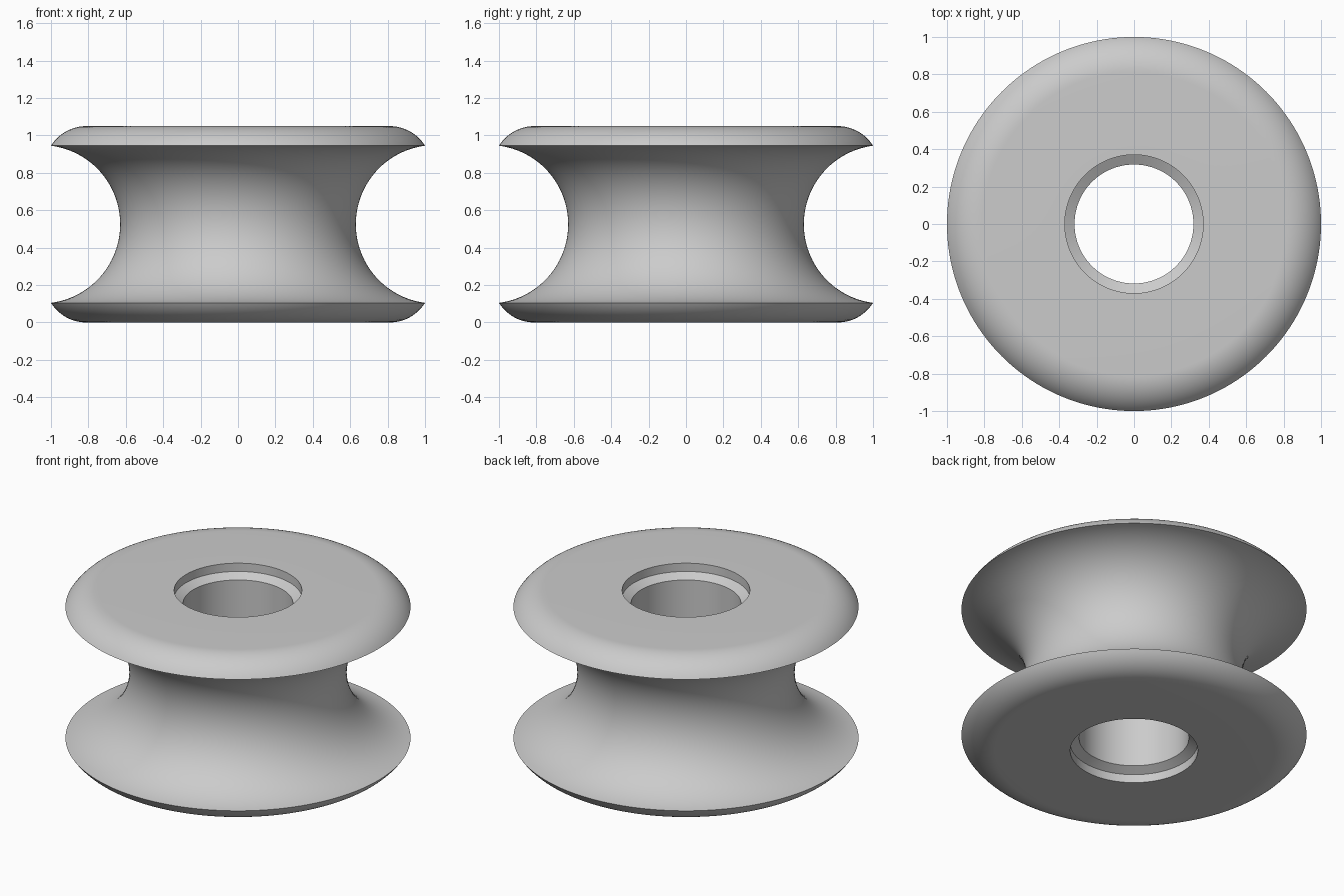
import bpy
import bmesh
from math import cos, sin, atan2, pi, tau, radians
from mathutils import Vector

cube = bpy.data.objects.get("Cube")
if cube:
    bpy.data.objects.remove(cube, do_unlink=True)

HEIGHT, RIM_Z = 1.05, 0.945
MID = HEIGHT / 2
FLAT_R = 0.81
BORE_R, COUNTERBORE_R = 0.318, 0.37


def arc(cx, cz, r, start, end, steps):
    """Points (radius, height) along a circular arc."""
    angles = [start + (end - start) * i / steps for i in range(steps + 1)]
    return [(cx + r * cos(a), cz + r * sin(a)) for a in angles]


# Upper half of the profile: bore, chamfered counterbore, flat face, rounded shoulder
drop, run = HEIGHT - RIM_Z, 1 - FLAT_R
shoulder_r = (run ** 2 + drop ** 2) / (2 * drop)
upper = [(BORE_R, HEIGHT - 0.083), (COUNTERBORE_R, HEIGHT - 0.053), (COUNTERBORE_R, HEIGHT)]
upper += arc(FLAT_R, HEIGHT - shoulder_r, shoulder_r, pi / 2,
             atan2(shoulder_r - drop, run), 14)

# Round groove between the two rims
half, depth = RIM_Z - MID, 0.37
groove_r = (half ** 2 + depth ** 2) / (2 * depth)
groove_x = 1 - depth + groove_r
edge = atan2(half, 1 - groove_x)
groove = arc(groove_x, MID, groove_r, edge, tau - edge, 48)

# Mirror the upper half to close the outline
lower = [(r, HEIGHT - z) for r, z in reversed(upper)]
profile = upper + groove[1:-1] + lower

# Revolve the closed outline around the axle
bm = bmesh.new()
verts = [bm.verts.new((r, 0, z)) for r, z in profile]
edges = [bm.edges.new((v, verts[i - 1])) for i, v in enumerate(verts)]
bmesh.ops.spin(bm, geom=verts + edges, cent=(0, 0, 0), axis=(0, 0, 1),
               angle=tau, steps=160, use_merge=True)
bmesh.ops.remove_doubles(bm, verts=bm.verts, dist=1e-5)
bmesh.ops.recalc_face_normals(bm, faces=bm.faces)
mesh = bpy.data.meshes.new("grooved_roller")
bm.to_mesh(mesh)
bm.free()

roller = bpy.data.objects.new("grooved_roller", mesh)
bpy.context.collection.objects.link(roller)

# Plain grey material
grey = bpy.data.materials.new("plain grey")
grey.use_nodes = True
color = (0.6, 0.6, 0.6, 1)
grey.diffuse_color = color
grey.node_tree.nodes["Principled BSDF"].inputs["Base Color"].default_value = color
mesh.materials.append(grey)

# Smooth surfaces with crisp rims
bpy.ops.object.select_all(action='DESELECT')
roller.select_set(True)
bpy.context.view_layer.objects.active = roller
bpy.ops.object.shade_smooth_by_angle(angle=radians(30))
